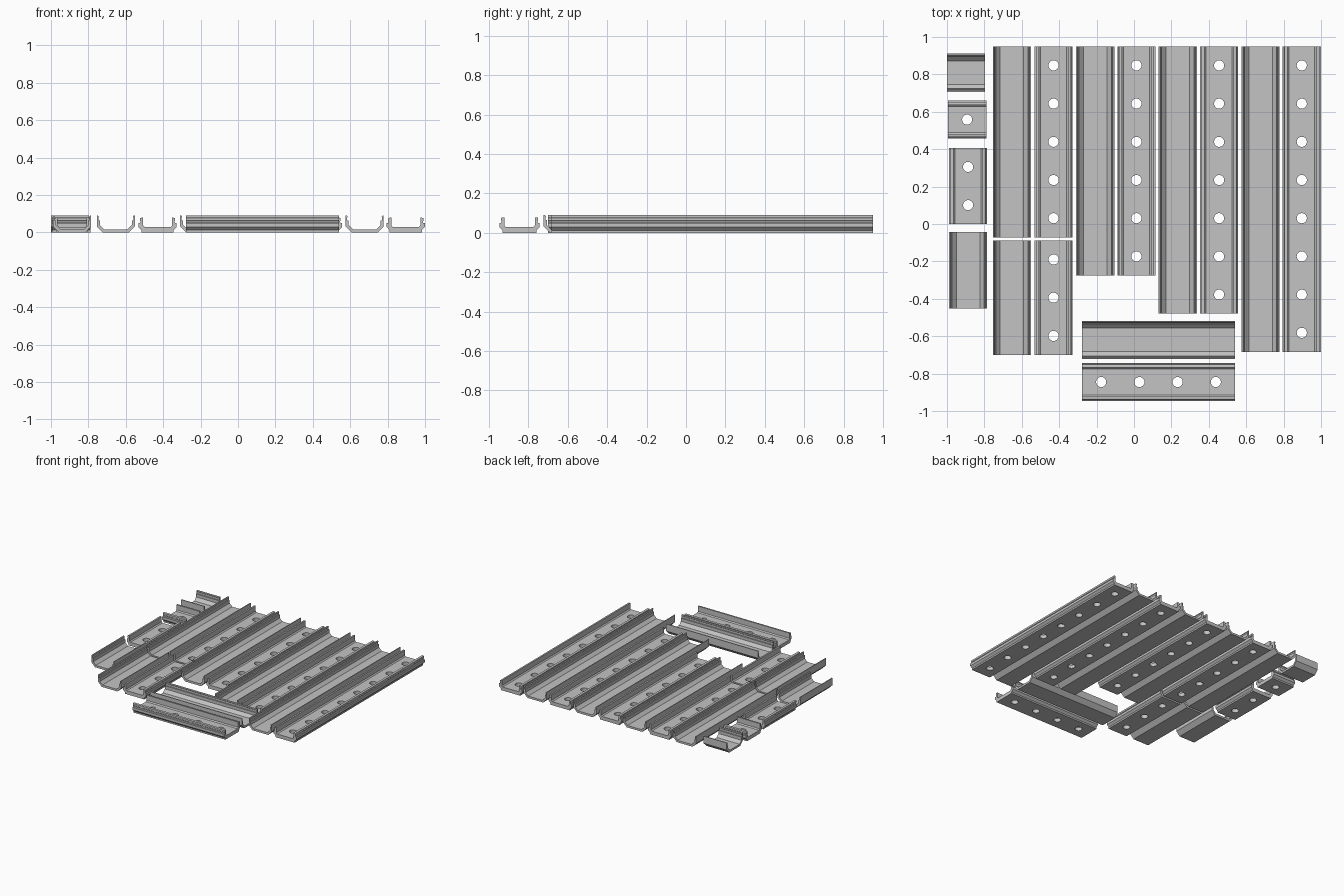
import bpy
import bmesh
from math import radians
from mathutils import Matrix

cube = bpy.data.objects.get("Cube")
if cube:
    bpy.data.objects.remove(cube, do_unlink=True)

S = 0.00816          # one profile step
UNIT = 25.03 * S     # module length, also the channel width
HOLE_RADIUS = 0.027

grey = bpy.data.materials.new("grey plastic")
grey.use_nodes = True
grey.diffuse_color = (0.55, 0.55, 0.55, 1)
grey.node_tree.nodes["Principled BSDF"].inputs["Base Color"].default_value = (0.55, 0.55, 0.55, 1)

# Right half of each cross-section (x, z), outside first, from floor to rim and back
COVER = [(8.52, 0), (12.52, 4), (12.52, 11), (11.67, 11), (11.17, 10.5), (11.17, 10.1),
         (11.52, 9.75), (11.52, 7.87), (10.52, 7.87), (10.52, 4.83), (7.69, 2)]
BASE = [(10.52, 0), (10.52, 1.5), (12.52, 3.5), (12.52, 6.03), (11.67, 6.03), (11.17, 6.53),
        (11.17, 7.35), (11.46, 7.65), (11.46, 9.37), (10.52, 9.63), (9.5, 9.63),
        (9.5, 4.5), (8.5, 3.5)]


def finish(bm, name):
    bmesh.ops.recalc_face_normals(bm, faces=bm.faces)
    mesh = bpy.data.meshes.new(name)
    bm.to_mesh(mesh)
    bm.free()
    obj = bpy.data.objects.new(name, mesh)
    bpy.context.collection.objects.link(obj)
    return obj


def extrusion(name, half, length):
    """Mirror the half section and sweep it along y, centred on the origin."""
    outline = half + [(-x, z) for x, z in reversed(half)]
    bm = bmesh.new()
    verts = [bm.verts.new((x * S, -length / 2, z * S)) for x, z in outline]
    cap = bm.faces.new(verts)
    swept = bmesh.ops.extrude_face_region(bm, geom=[cap], use_keep_orig=True)["geom"]
    bmesh.ops.translate(bm, vec=(0, length, 0),
                        verts=[v for v in swept if isinstance(v, bmesh.types.BMVert)])
    return finish(bm, name)


def drill(obj, count):
    """Cut one round screw hole through the floor of every module."""
    bm = bmesh.new()
    for i in range(count):
        y = (i - (count - 1) / 2) * UNIT
        bmesh.ops.create_cone(bm, cap_ends=True, segments=40, radius1=HOLE_RADIUS,
                              radius2=HOLE_RADIUS, depth=0.12,
                              matrix=Matrix.Translation((0, y, 0)))
    cutter = finish(bm, "hole_cutter")
    cutter.hide_render = True
    mod = obj.modifiers.new("holes", 'BOOLEAN')
    mod.operation = 'DIFFERENCE'
    mod.solver = 'EXACT'
    mod.object = cutter
    bpy.ops.object.modifier_apply(modifier=mod.name)
    bpy.data.objects.remove(cutter, do_unlink=True)


def channel(kind, units, x, y, crosswise=False):
    """Place a channel piece by its centre."""
    name = f"{kind}_channel_{units}_unit"
    obj = extrusion(name, COVER if kind == "cover" else BASE, units * UNIT)
    bpy.ops.object.select_all(action='DESELECT')
    obj.select_set(True)
    bpy.context.view_layer.objects.active = obj
    if kind == "base":
        drill(obj, units)
    obj.data.materials.clear()
    obj.data.materials.append(grey)
    bpy.ops.object.shade_smooth_by_angle(angle=radians(20))
    obj.location = (x, y, 0)
    if crosswise:
        obj.rotation_euler.z = radians(-90)


# Long channels, aligned at the back edge, in cover and base pairs
BACK = 0.95
for units, cover_x, base_x in [(5, -0.653, -0.43), (6, -0.207, 0.013),
                               (7, 0.234, 0.455), (8, 0.677, 0.897)]:
    y = BACK - units * UNIT / 2
    channel("cover", units, cover_x, y)
    channel("base", units, base_x, y)

# Three-module pair in front of the first long pair
channel("cover", 3, -0.653, -0.394)
channel("base", 3, -0.43, -0.394)

# Four-module pair lying crosswise at the front
channel("cover", 4, 0.131, -0.62, True)
channel("base", 4, 0.131, -0.845, True)

# Short pieces along the right-hand edge
channel("cover", 1, -0.898, 0.809, True)
channel("base", 1, -0.892, 0.558, True)
channel("base", 2, -0.887, 0.203)
channel("cover", 2, -0.887, -0.247)
